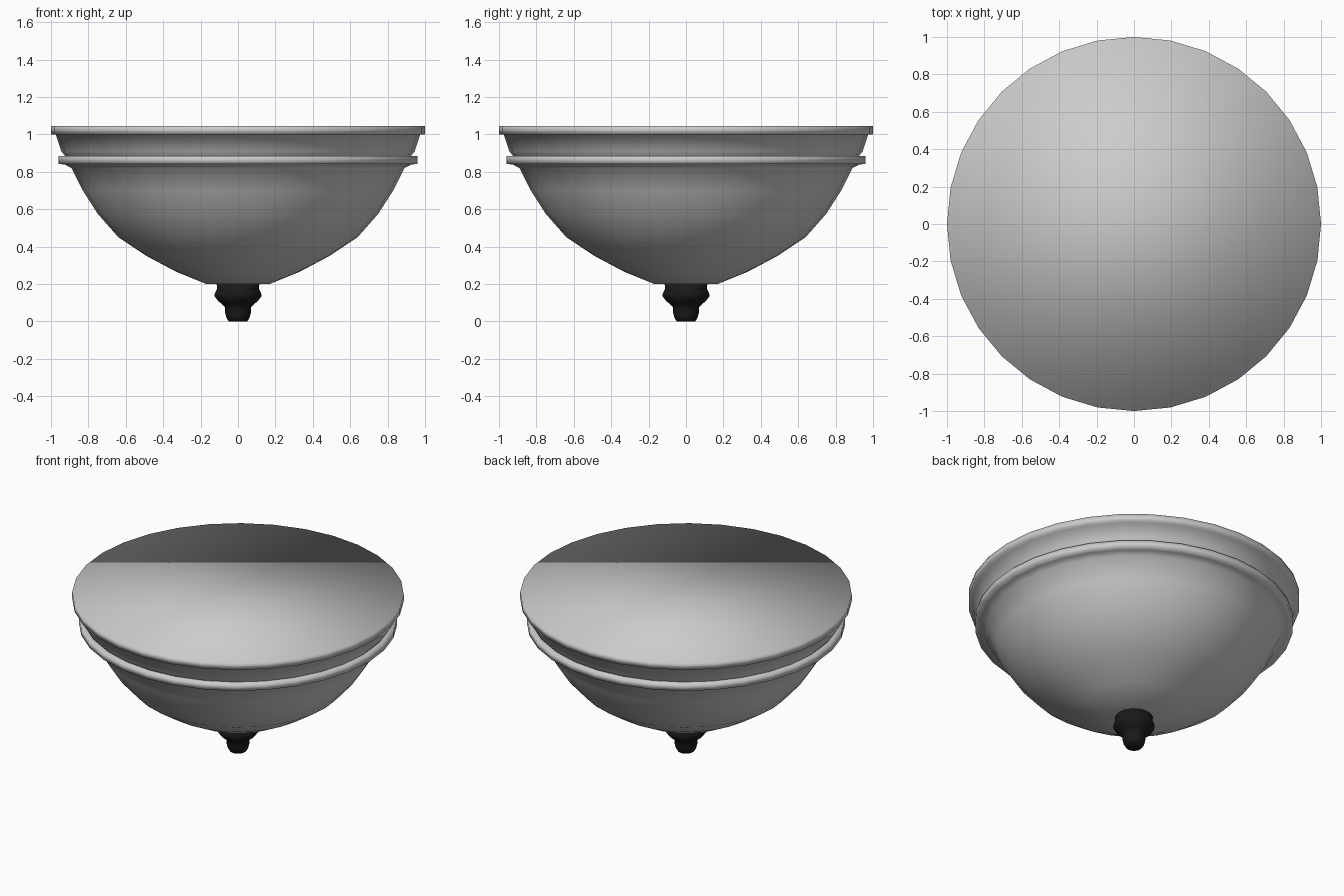
import bpy, bmesh
from math import cos, sin, pi

if "Cube" in bpy.data.objects:
    bpy.data.objects.remove(bpy.data.objects["Cube"])


def lathe(name, profile, sides, cap_bottom=True, cap_top=True):
    """Revolve (radius, height) points around z, smooth shaded."""
    bm = bmesh.new()
    rings = [[bm.verts.new((r * cos(2 * pi * i / sides), r * sin(2 * pi * i / sides), z))
              for i in range(sides)] for r, z in profile]
    for a, b in zip(rings, rings[1:]):
        for i in range(sides):
            j = (i + 1) % sides
            bm.faces.new((a[i], a[j], b[j], b[i]))
    if cap_bottom:
        bm.faces.new(rings[0][::-1])
    if cap_top:
        bm.faces.new(rings[-1])
    for f in bm.faces:
        f.smooth = True
    mesh = bpy.data.meshes.new(name)
    bm.to_mesh(mesh)
    bm.free()
    obj = bpy.data.objects.new(name, mesh)
    bpy.context.collection.objects.link(obj)
    return obj


# Shade bowl with the projecting lower band
lathe("bowl", [(0.17, 0.20), (0.33, 0.265), (0.49, 0.35), (0.64, 0.45), (0.75, 0.575),
               (0.83, 0.70), (0.89, 0.82), (0.925, 0.838), (0.96, 0.842),
               (0.96, 0.885), (0.925, 0.885)], 32, cap_top=False)

# Flared collar, upper rim and closed ceiling side
lathe("top_rim", [(0.925, 0.885), (0.945, 0.91), (0.975, 1.0), (1.0, 1.0), (1.0, 1.045)],
      32, cap_bottom=False)

# Black finial under the bowl
finial = lathe("finial", [(0.05, 0.0), (0.062, 0.02), (0.07, 0.05), (0.07, 0.075),
                          (0.085, 0.092), (0.108, 0.11), (0.125, 0.135), (0.124, 0.15),
                          (0.112, 0.175), (0.114, 0.20)], 16)
black = bpy.data.materials.new("black_metal")
black.diffuse_color = (0.01, 0.01, 0.01, 1)
black.use_nodes = True
black.node_tree.nodes["Principled BSDF"].inputs["Base Color"].default_value = black.diffuse_color
finial.data.materials.append(black)
